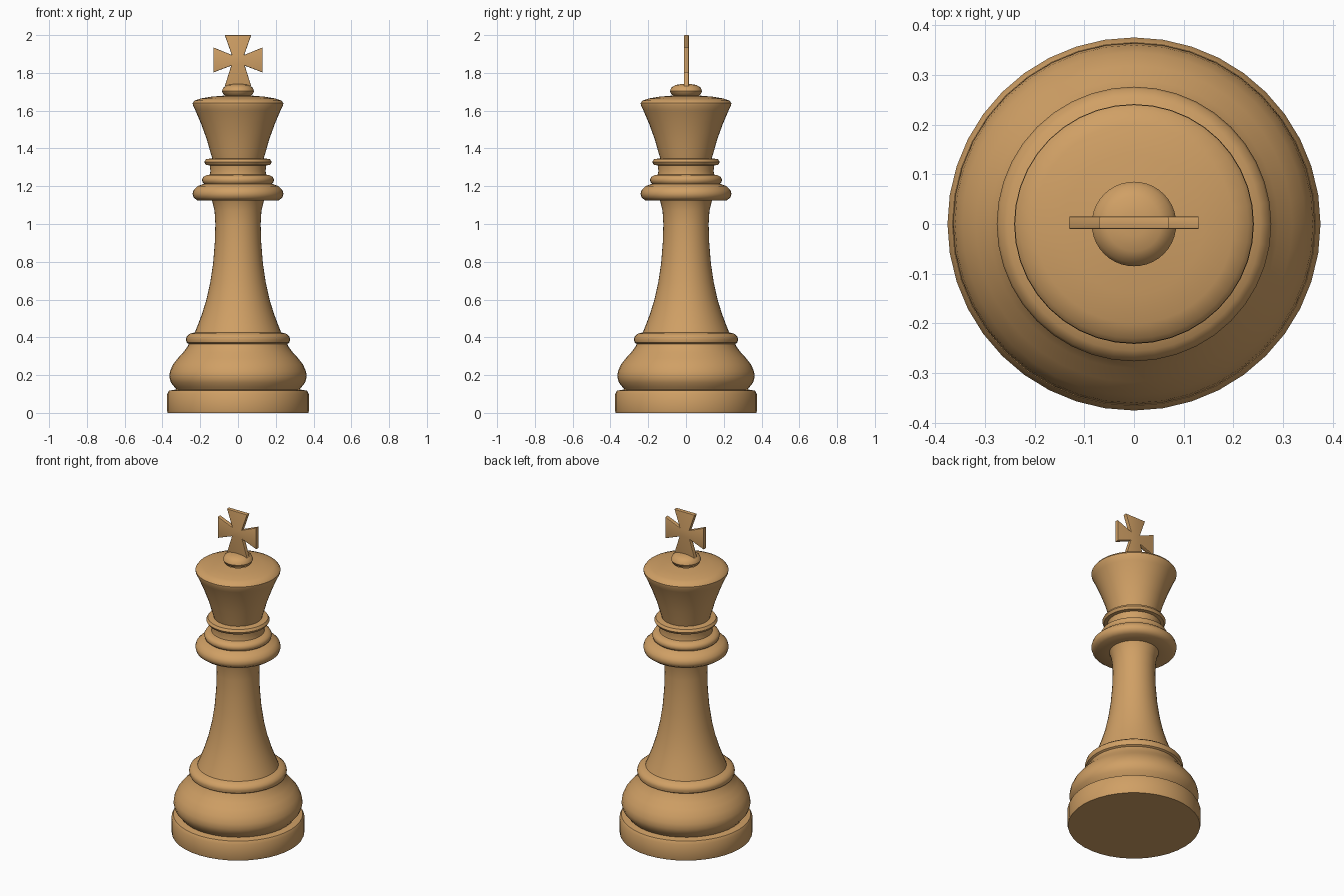
import bpy, bmesh, math

if "Cube" in bpy.data.objects:
    bpy.data.objects.remove(bpy.data.objects["Cube"])

wood = bpy.data.materials.new("warm_wood")
wood.diffuse_color = (0.63, 0.35, 0.13, 1)
wood.use_nodes = True
wood.node_tree.nodes["Principled BSDF"].inputs["Base Color"].default_value = wood.diffuse_color
SIDES = 40


def finish(name, bm, angle=40):
    bmesh.ops.recalc_face_normals(bm, faces=bm.faces)
    me = bpy.data.meshes.new(name)
    bm.to_mesh(me)
    bm.free()
    me.materials.append(wood)
    ob = bpy.data.objects.new(name, me)
    bpy.context.collection.objects.link(ob)
    bpy.ops.object.select_all(action='DESELECT')
    ob.select_set(True)
    bpy.context.view_layer.objects.active = ob
    bpy.ops.object.shade_smooth_by_angle(angle=math.radians(angle))
    return ob


def lathe(name, profile):
    """Revolve (radius, height) points around z."""
    bm = bmesh.new()
    vs = [bm.verts.new((r, 0, z)) for r, z in profile]
    edges = [bm.edges.new(p) for p in zip(vs, vs[1:])]
    bmesh.ops.spin(bm, geom=vs + edges, cent=(0, 0, 0), axis=(0, 0, 1),
                   angle=2 * math.pi, steps=SIDES)
    bmesh.ops.remove_doubles(bm, verts=bm.verts, dist=1e-4)
    return finish(name, bm)


# foot disc and rounded base
lathe("foot", [(0, 0), (.372, 0), (.375, .01), (.375, .10), (.365, .118), (.325, .124)])
lathe("base_bulge", [(.325, .122), (.335, .135), (.355, .16), (.364, .19), (.36, .22),
                     (.345, .255), (.318, .29), (.29, .32), (.268, .35), (.26, .368)])
lathe("base_ring", [(.26, .365), (.272, .372), (.276, .39), (.272, .405),
                    (.255, .419), (.228, .426)])

# tapered stem
lathe("stem", [(.23, .422), (.215, .46), (.192, .52), (.167, .6), (.147, .69), (.132, .79),
               (.123, .9), (.12, 1.0), (.124, 1.07), (.135, 1.115), (.142, 1.13)])

# collar rings
lathe("collar", [(.13, 1.125), (.215, 1.125), (.235, 1.14), (.241, 1.16), (.235, 1.18),
                 (.215, 1.2), (.18, 1.213)])
lathe("middle_ring", [(.175, 1.21), (.187, 1.22), (.191, 1.235), (.184, 1.25),
                      (.165, 1.259), (.145, 1.262)])
lathe("neck", [(.15, 1.258), (.146, 1.28), (.15, 1.312)])
lathe("upper_ring", [(.148, 1.31), (.17, 1.313), (.179, 1.328), (.17, 1.343), (.135, 1.348)])

# flared head with domed top, and knob
lathe("head", [(.135, 1.343), (.146, 1.38), (.166, 1.45), (.195, 1.53), (.225, 1.6),
               (.239, 1.628), (.24, 1.64), (.23, 1.653), (.2, 1.664), (.14, 1.674), (.07, 1.68)])
lathe("knob", [(.06, 1.678), (.076, 1.685), (.085, 1.703), (.078, 1.722),
               (.055, 1.736), (.025, 1.741), (0, 1.742)])

# flared cross, right half outline mirrored
half = [(.07, 2.0), (.033, 1.895), (.131, 1.935), (.131, 1.802), (.036, 1.838), (.07, 1.73)]
outline = half + [(-x, z) for x, z in reversed(half)]
bm = bmesh.new()
face = bm.faces.new([bm.verts.new((x, -.0105, z)) for x, z in outline])
ext = bmesh.ops.extrude_face_region(bm, geom=[face])
for v in ext["geom"]:
    if isinstance(v, bmesh.types.BMVert):
        v.co.y = .0155
rim = [e for e in bm.edges if abs(e.verts[0].co.y - e.verts[1].co.y) < 1e-5]
bmesh.ops.bevel(bm, geom=rim, offset=.004, segments=2, affect='EDGES', profile=.5)
finish("cross", bm, 30)
